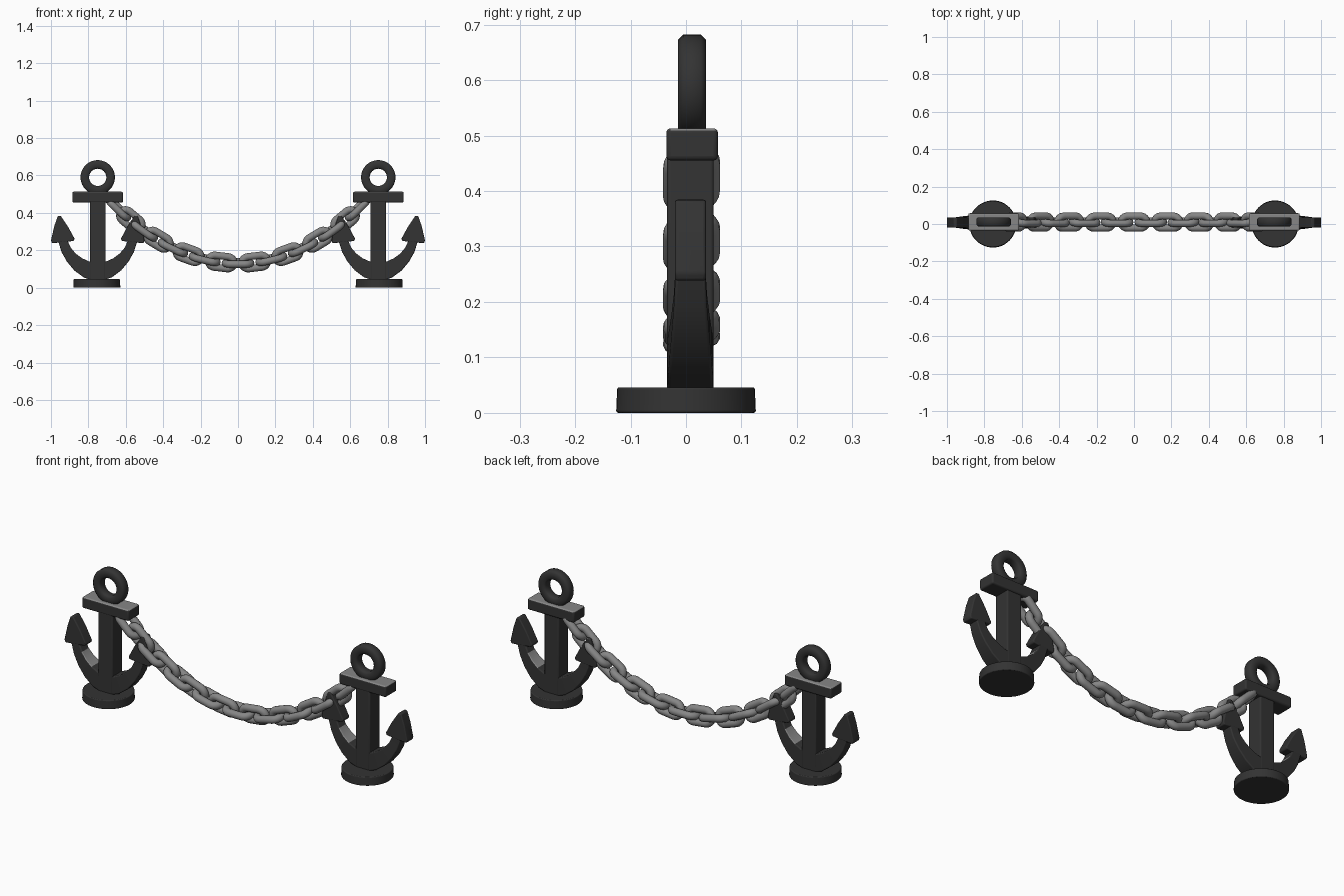
import bpy, bmesh, math
from mathutils import Vector, Matrix

if "Cube" in bpy.data.objects:
    bpy.data.objects.remove(bpy.data.objects["Cube"])


def material(name, v):
    m = bpy.data.materials.new(name)
    m.diffuse_color = (v, v, v, 1)
    m.use_nodes = True
    m.node_tree.nodes["Principled BSDF"].inputs["Base Color"].default_value = m.diffuse_color
    return m


DARK = material("dark iron", 0.033)
GREY = material("chain grey", 0.24)
YC = 0.008  # depth centre of the anchors


def finish(name, bm, mats, bevel=0.0, angle=40):
    bmesh.ops.recalc_face_normals(bm, faces=bm.faces)
    me = bpy.data.meshes.new(name)
    bm.to_mesh(me)
    bm.free()
    ob = bpy.data.objects.new(name, me)
    bpy.context.collection.objects.link(ob)
    for m in mats:
        me.materials.append(m)
    if bevel:
        mod = ob.modifiers.new("soft edges", 'BEVEL')
        mod.width = bevel
        mod.segments = 3
        mod.limit_method = 'ANGLE'
        mod.angle_limit = math.radians(35)
    bpy.ops.object.select_all(action='DESELECT')
    ob.select_set(True)
    bpy.context.view_layer.objects.active = ob
    bpy.ops.object.shade_smooth_by_angle(angle=math.radians(angle))
    return ob


def loft(bm, rings, closed=False):
    """Skin a list of equal vertex rings; cap the ends unless closed."""
    vs = [[bm.verts.new(p) for p in r] for r in rings]
    n, k = len(vs), len(vs[0])
    for i in range(n if closed else n - 1):
        a, b = vs[i], vs[(i + 1) % n]
        for j in range(k):
            bm.faces.new((a[j], a[(j + 1) % k], b[(j + 1) % k], b[j]))
    if not closed:
        bm.faces.new(vs[0])
        bm.faces.new(vs[-1])


def box(name, x, y, z, sx, sy, sz, bevel, grey_top=False):
    bm = bmesh.new()
    bmesh.ops.create_cube(bm, size=1, matrix=Matrix.Translation((x, y, z)) @
                          Matrix.Diagonal((sx, sy, sz, 1)))
    bm.normal_update()
    if grey_top:
        for f in bm.faces:
            f.material_index = int(f.normal.z > 0.9)
    finish(name, bm, [DARK, GREY], bevel)


# arm stations: outer point, inner point, half depth
ARM = [((0.0, 0.03), (0.0, 0.14), 0.042), ((0.075, 0.055), (0.045, 0.14), 0.041),
       ((0.125, 0.092), (0.083, 0.157), 0.038), ((0.165, 0.14), (0.118, 0.183), 0.034),
       ((0.193, 0.19), (0.145, 0.215), 0.030), ((0.212, 0.25), (0.165, 0.26), 0.027)]
FLUKE = [(0.214, 0.383), (0.232, 0.33), (0.25, 0.252), (0.244, 0.238), (0.185, 0.243),
         (0.128, 0.25), (0.124, 0.262), (0.158, 0.325), (0.198, 0.385)]


def anchor(side, cx):
    # round foot
    bm = bmesh.new()
    bmesh.ops.create_cone(bm, cap_ends=True, segments=48, radius1=0.126, radius2=0.124,
                          depth=0.046, matrix=Matrix.Translation((cx - 0.005 * (1 if cx > 0 else -1) * -1, 0, 0.023)))
    finish(side + "_base", bm, [DARK], 0.004)
    # shank and stock
    box(side + "_shank", cx, YC, 0.255, 0.084, 0.084, 0.43, 0.006)
    box(side + "_crossbar", cx, 0.011, 0.484, 0.272, 0.093, 0.058, 0.008, True)
    # top ring: rounded rectangular section turned about y
    bm = bmesh.new()
    sec = [(0.046, -0.017), (0.054, -0.025), (0.083, -0.025), (0.092, -0.016),
           (0.092, 0.016), (0.083, 0.025), (0.054, 0.025), (0.046, 0.017)]
    rings = []
    for i in range(40):
        a = math.tau * i / 40
        rings.append([(cx + r * math.cos(a), 0.011 + y, 0.59 + r * math.sin(a)) for r, y in sec])
    loft(bm, rings, True)
    finish(side + "_ring", bm, [DARK], 0, 50)
    # curved arms and flukes, both sides
    for m, tag in ((-1, "left"), (1, "right")):
        bm = bmesh.new()
        loft(bm, [[(cx + m * o[0], YC - d, o[1]), (cx + m * o[0], YC + d, o[1]),
                   (cx + m * i[0], YC + d, i[1]), (cx + m * i[0], YC - d, i[1])]
                  for o, i, d in ARM])
        bmesh.ops.recalc_face_normals(bm, faces=bm.faces)
        for f in bm.faces:
            f.material_index = int(f.normal.z > 0.45 and abs(f.calc_center_median().x - cx) > 0.07
                                   and f.calc_center_median().z < 0.24)
        finish(f"{side}_{tag}_arm", bm, [DARK, GREY], 0.005)
        bm = bmesh.new()
        loft(bm, [[(cx + m * x, YC + d, z) for x, z in FLUKE] for d in (-0.028, 0.028)])
        finish(f"{side}_{tag}_fluke", bm, [DARK], 0.005)


anchor("left", -0.75)
anchor("right", 0.75)

# chain links spaced along a catenary, alternating orientation
A, LOW, PITCH = 0.75, 0.132, 0.09
HALF, RAD, TUBE = 0.035, 0.033, 0.0195
for i in range(-8, 9):
    x = A * math.asinh(i * PITCH / A)
    z = LOW + A * (math.cosh(x / A) - 1)
    slope = math.atan(math.sinh(x / A))
    roll = math.radians(12 + (90 if i % 2 else 0))
    M = (Matrix.Translation((x, 0.01, z)) @ Matrix.Rotation(-slope, 4, 'Y')
         @ Matrix.Rotation(roll, 4, 'X'))
    rings = []
    for e in (1, -1):
        for j in range(13):
            t = -math.pi / 2 + math.pi * j / 12 + (0 if e > 0 else math.pi)
            out = Vector((math.cos(t), math.sin(t), 0))
            c = Vector((e * HALF, 0, 0)) + out * RAD
            rings.append([M @ (c + TUBE * (out * math.cos(u) + Vector((0, 0, math.sin(u)))))
                          for u in (math.tau * k / 12 for k in range(12))])
    bm = bmesh.new()
    loft(bm, rings, True)
    finish(f"chain_link_{i + 9}", bm, [GREY], 0, 60)
